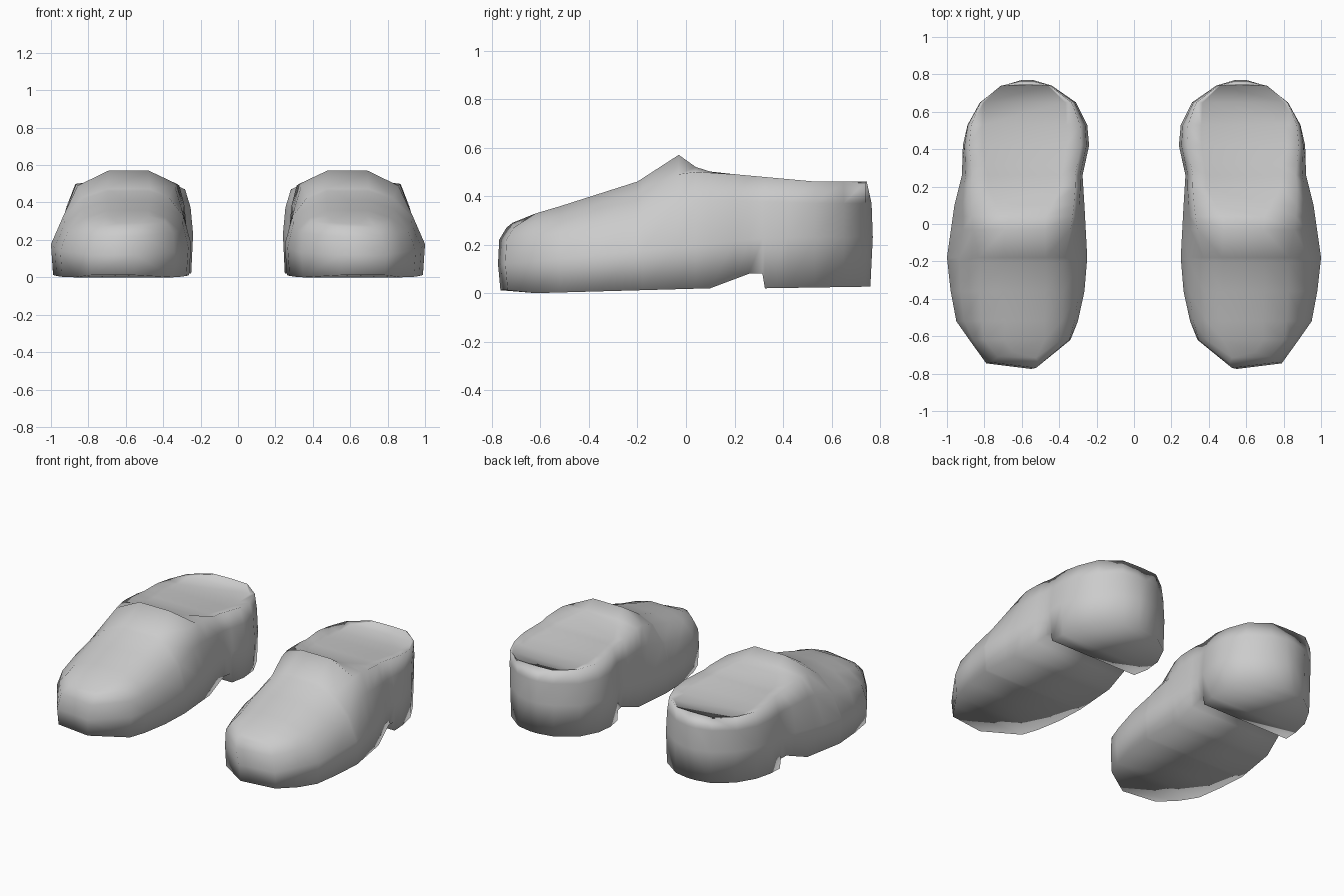
import bpy, bmesh

if "Cube" in bpy.data.objects:
    bpy.data.objects.remove(bpy.data.objects["Cube"])

grey = bpy.data.materials.new("mid grey")
grey.diffuse_color = (0.6, 0.6, 0.6, 1)
grey.use_nodes = True
grey.node_tree.nodes["Principled BSDF"].inputs["Base Color"].default_value = grey.diffuse_color

# Plan outline: y, inner x, outer x
OUTLINE = [
    (-.75, .55, .79), (-.62, .34, .88), (-.52, .3, .95), (-.36, .265, .98),
    (-.18, .25, 1), (.1, .265, .96), (.26, .275, .92), (.42, .24, .915),
    (.53, .25, .89), (.65, .31, .82), (.74, .44, .70), (.765, .54, .6),
]
# Sole height with the heel step: y, z
SOLE = [(-.75, .012), (-.62, 0), (.1, .02), (.26, .08), (.315, .08), (.325, .02), (.765, .027)]
# Upper: y, then width factor and z of the shoulder, collar rim and top / inner floor
UPPER = [
    (-.75, 1, .22, .9, .27, .5, .29),
    (-.52, .91, .25, .66, .32, .32, .358),
    (-.2, .86, .32, .6, .42, .3, .46),
    (-.03, .85, .37, .72, .49, .3, .57),
    (.04, .87, .38, .76, .5, .32, .52),
    (.2, .94, .38, .84, .49, .6, .47),
    (.53, .98, .37, .91, .46, .7, .445),
    (.765, 1, .37, 1, .46, 1, .455),
]
STATIONS = sorted({row[0] for row in OUTLINE + SOLE + UPPER})
# Rounding of the two ends, as y shifts from sole edge up to the top
TOE_SHIFT = (0, -.01, -.005, .025, .05)
HEEL_SHIFT = (-.005, .005, 0, -.02, -.022)
# How far each profile point leans towards the line through the top of the foot
LEAN = (0, 0, .3, .6, 1)


def sample(rows, y):
    """Values of a table at y, interpolated between its rows."""
    for a, b in zip(rows, rows[1:]):
        if y <= b[0]:
            t = (y - a[0]) / (b[0] - a[0])
            return [p + (q - p) * t for p, q in zip(a[1:], b[1:])]


def make_shoe(name, side):
    bm = bmesh.new()
    rings = []
    for y in STATIONS:
        x0, x1 = sample(OUTLINE, y)
        mid, half = (x0 + x1) / 2, (x1 - x0) / 2
        ws, zs, wr, zr, wt, zt = sample(UPPER, y)
        bulge = min(.23, .195 + y * .1)  # height of the widest point
        profile = [(.97, sample(SOLE, y)[0]), (1, bulge), (ws, zs), (wr, zr), (wt, zt)]
        shift, slant = (0,) * 5, 0
        if y == STATIONS[0]:
            shift, slant = TOE_SHIFT, .015  # the toe end is cut askew
        elif y == STATIONS[-1]:
            shift = HEEL_SHIFT
        outer, inner = [
            [bm.verts.new((side * (mid + (.585 - mid) * lean + s * half * w), y + d + s * slant, z))
             for (w, z), d, lean in zip(profile, shift, LEAN)]
            for s in (1, -1)]
        rings.append(outer + inner[::-1])
    # Upper and sole skin
    for a, b in zip(rings, rings[1:]):
        for k in range(10):
            n = (k + 1) % 10
            bm.faces.new((a[k], a[n], b[n], b[k]))
    # Toe and heel ends
    for r in (rings[0], rings[-1]):
        for k in range(4):
            bm.faces.new((r[k], r[k + 1], r[8 - k], r[9 - k]))
    bmesh.ops.recalc_face_normals(bm, faces=bm.faces)
    # Soft shading all over, sole and collar included
    for f in bm.faces:
        f.smooth = True
    mesh = bpy.data.meshes.new(name)
    bm.to_mesh(mesh)
    bm.free()
    mesh.materials.append(grey)
    bpy.context.collection.objects.link(bpy.data.objects.new(name, mesh))


make_shoe("left_shoe", 1)
make_shoe("right_shoe", -1)
